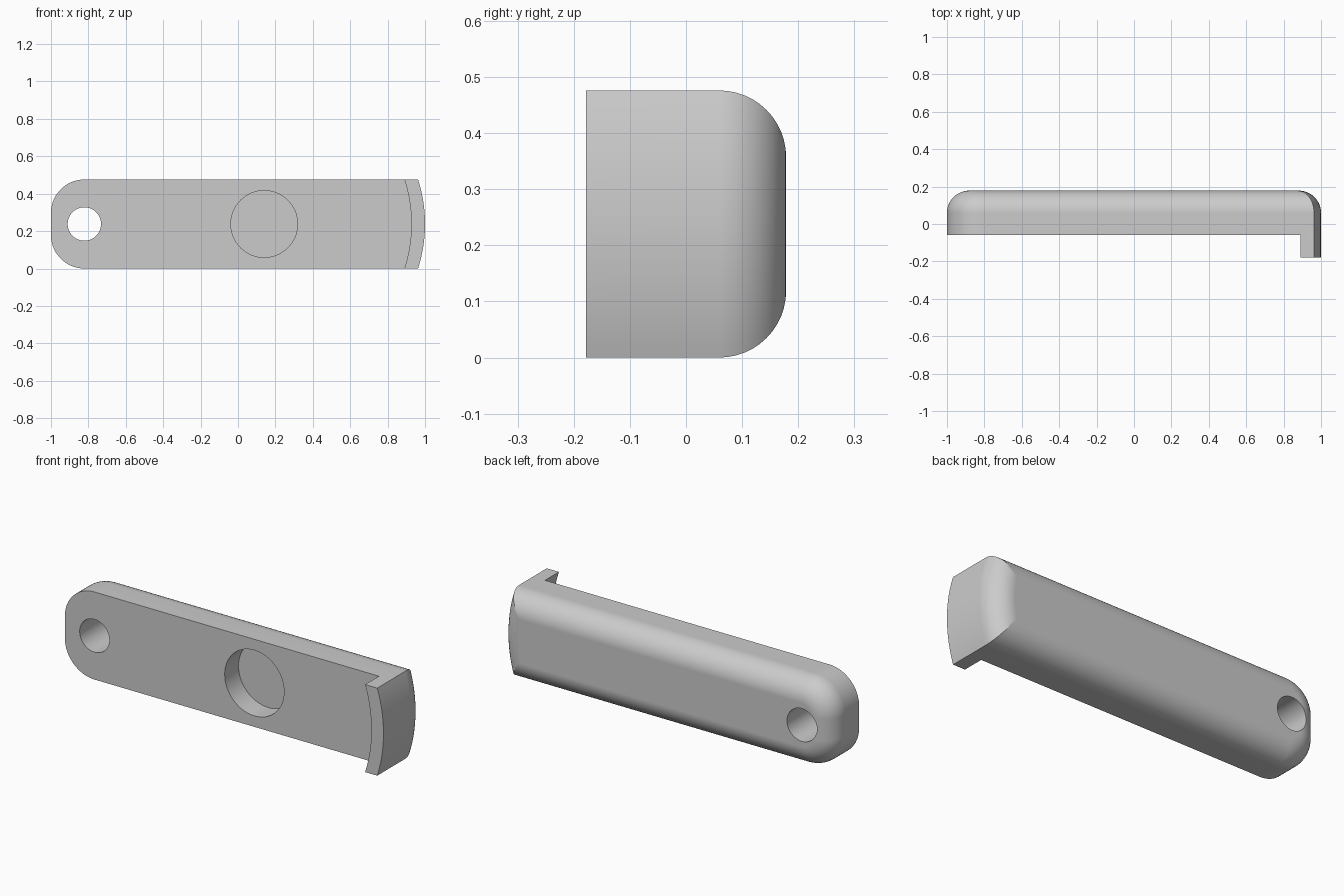
import bpy, bmesh, math

cube = bpy.data.objects.get("Cube")
if cube:
    bpy.data.objects.remove(cube, do_unlink=True)

U = 0.0595                      # base module
H = 8 * U                       # height
MID = H / 2
BACK, FRONT = 3 * U, -3 * U
CORNER, FILLET = 3 * U, 2 * U
SAG = 0.0375                    # bulge of the curved end
R = (MID ** 2 + SAG ** 2) / (2 * SAG)

grey = bpy.data.materials.new("light grey")
grey.use_nodes = True
colour = (0.6, 0.6, 0.6, 1)
grey.diffuse_color = colour
grey.node_tree.nodes["Principled BSDF"].inputs["Base Color"].default_value = colour


def arc(cx, cz, r, a0, a1, n):
    return [(cx + r * math.cos(a0 + (a1 - a0) * i / n),
             cz + r * math.sin(a0 + (a1 - a0) * i / n)) for i in range(n + 1)]


def outline(d):
    """Plate outline moved inward by d: two round corners and a bowed end."""
    a = math.asin((MID - d) / (R - d))
    cx = CORNER - 1
    pts = arc(1 - R, MID, R - d, -a, a, 24)
    pts += arc(cx, H - CORNER, CORNER - d, math.pi / 2, math.pi, 16)
    pts += arc(cx, CORNER, CORNER - d, math.pi, 1.5 * math.pi, 16)
    return pts


def loft(name, rings):
    """Solid through (y, xz points) rings with flat caps."""
    bm = bmesh.new()
    loops = [[bm.verts.new((x, y, z)) for x, z in pts] for y, pts in rings]
    n = len(loops[0])
    for a, b in zip(loops, loops[1:]):
        for i in range(n):
            j = (i + 1) % n
            bm.faces.new((a[i], a[j], b[j], b[i]))
    bm.faces.new(loops[0])
    bm.faces.new(loops[-1])
    bmesh.ops.recalc_face_normals(bm, faces=bm.faces)
    mesh = bpy.data.meshes.new(name)
    bm.to_mesh(mesh)
    bm.free()
    mesh.materials.append(grey)
    obj = bpy.data.objects.new(name, mesh)
    bpy.context.collection.objects.link(obj)
    return obj


# Plate with a rounded back edge, full depth for the end lip
rings = [(FRONT, outline(0))]
STEPS = 12
for i in range(STEPS + 1):
    t = math.pi / 2 * i / STEPS
    rings.append((BACK - FILLET + FILLET * math.sin(t), outline(FILLET * (1 - math.cos(t)))))
plate = loft("handle_plate", rings)

# Cutters: recess that leaves the lip, through hole, round pocket
plate_front = -U
spread = math.asin((MID + 0.05) / R)
recess = arc(1 - R - 0.073, MID, R, -spread, spread, 28)
recess += [(-1.2, H + 0.05), (-1.2, -0.05)]


def circle(x, r):
    return arc(x, MID, r, 0, 2 * math.pi, 64)[:-1]


cutters = [
    loft("recess_cutter", [(FRONT - 0.1, recess), (plate_front, recess)]),
    loft("hole_cutter", [(y, circle(CORNER - 1, 1.5 * U)) for y in (-0.4, 0.4)]),
    loft("pocket_cutter", [(y, circle(0.14, 3 * U)) for y in (-0.4, plate_front + 2 * U)]),
]

bpy.ops.object.select_all(action="DESELECT")
plate.select_set(True)
bpy.context.view_layer.objects.active = plate
for cutter in cutters:
    mod = plate.modifiers.new(cutter.name, "BOOLEAN")
    mod.operation = "DIFFERENCE"
    mod.solver = "EXACT"
    mod.object = cutter
    bpy.ops.object.modifier_apply(modifier=mod.name)
    bpy.data.objects.remove(cutter, do_unlink=True)

# Smooth rounds, crisp rims
bpy.ops.object.shade_smooth_by_angle(angle=math.radians(25))
weighted = plate.modifiers.new("flat_face_normals", "WEIGHTED_NORMAL")
weighted.keep_sharp = True
